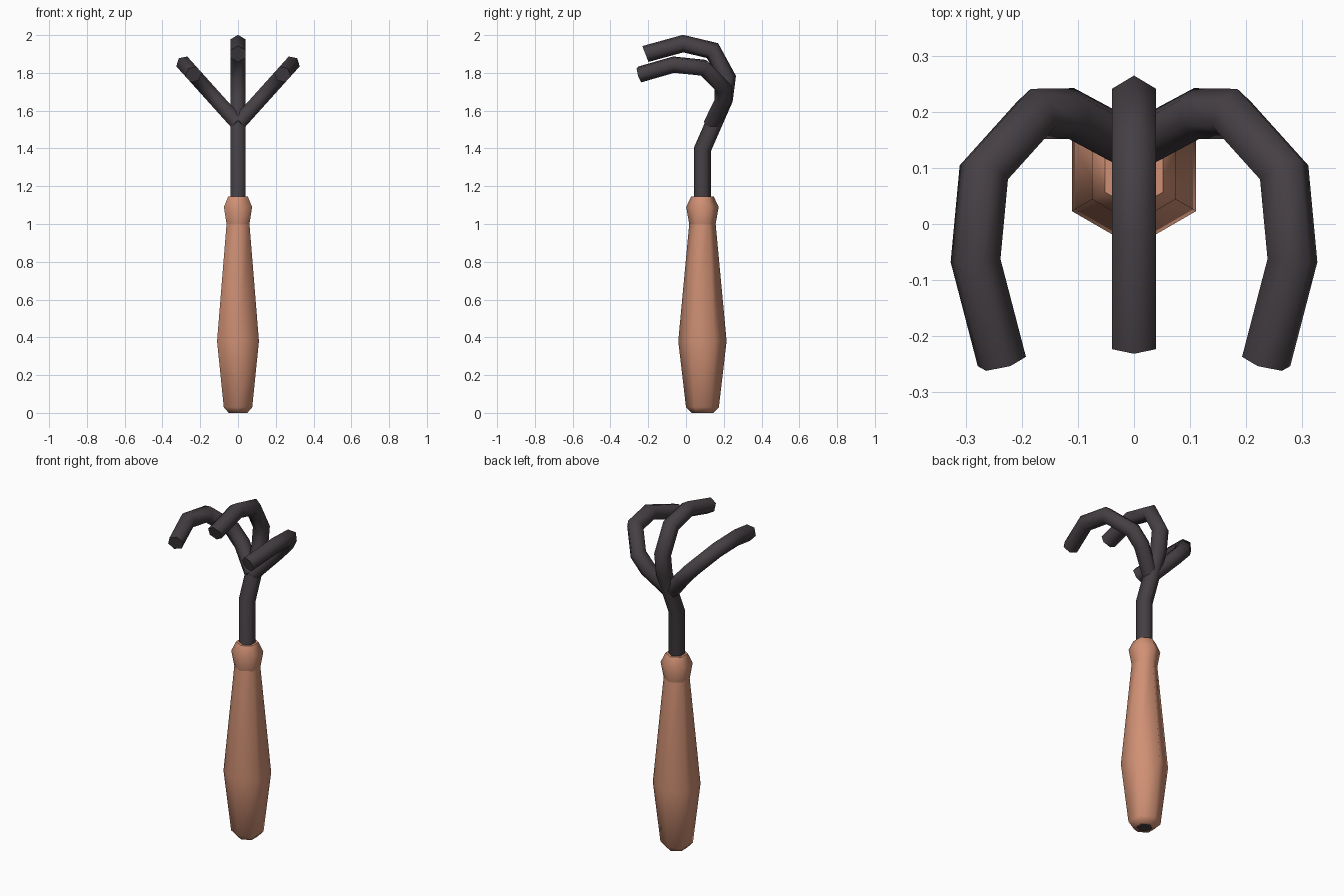
import bpy, bmesh, math
from mathutils import Vector

if "Cube" in bpy.data.objects:
    bpy.data.objects.remove(bpy.data.objects["Cube"])

SIDES = 6
AXIS_Y = 0.087      # handle axis
ROD_R = 0.045


def material(name, rgb):
    m = bpy.data.materials.new(name)
    m.diffuse_color = (*rgb, 1)
    m.use_nodes = True
    m.node_tree.nodes["Principled BSDF"].inputs["Base Color"].default_value = m.diffuse_color
    return m


wood = material("terracotta wood", (0.63, 0.28, 0.175))
metal = material("dark metal", (0.06, 0.05, 0.057))


def skin(name, rings, mat, caps):
    """Join successive rings of points with quads, optionally capping both ends."""
    bm = bmesh.new()
    loops = [[bm.verts.new(p) for p in ring] for ring in rings]
    for a, b in zip(loops, loops[1:]):
        for i in range(SIDES):
            j = (i + 1) % SIDES
            bm.faces.new((a[i], a[j], b[j], b[i]))
    if caps:
        bm.faces.new(loops[0][::-1])
        bm.faces.new(loops[-1])
    bmesh.ops.recalc_face_normals(bm, faces=bm.faces)
    mesh = bpy.data.meshes.new(name)
    bm.to_mesh(mesh)
    bm.free()
    mesh.materials.append(mat)
    ob = bpy.data.objects.new(name, mesh)
    bpy.context.collection.objects.link(ob)
    bpy.ops.object.select_all(action='DESELECT')
    ob.select_set(True)
    bpy.context.view_layer.objects.active = ob
    bpy.ops.object.shade_smooth_by_angle(angle=math.radians(63))
    return ob


def lathe(name, profile, mat):
    """Six-sided turned part from (radius, z) pairs, corners facing front and back."""
    angles = [math.pi / 2 + math.tau * i / SIDES for i in range(SIDES)]
    rings = [[(r * math.cos(a), AXIS_Y + r * math.sin(a), z) for a in angles]
             for r, z in profile]
    return skin(name, rings, mat, False)


def bent_rod(name, path, base_z=0.0, lean=0.0, end=None):
    """Mitred hexagonal rod along (y, s); s runs upward, leaning sideways in x."""
    up = Vector((math.sin(lean), 0, math.cos(lean)))
    fwd = Vector((0, 1, 0))
    side = up.cross(fwd)
    pts = [Vector(p) for p in path]
    dirs = [(b - a).normalized() for a, b in zip(pts, pts[1:])]
    rings = []
    for i, p in enumerate(pts):
        d0, d1 = dirs[max(i - 1, 0)], dirs[min(i, len(dirs) - 1)]
        t = (d0 + d1).normalized()
        mitre = 1 / t.dot(d0)
        if end and i == len(pts) - 1:
            t, mitre = Vector(end).normalized(), 1
        n = fwd * t.y - up * t.x
        centre = Vector((0, 0, base_z)) + fwd * p.x + up * p.y
        rings.append([centre + ROD_R * (n * mitre * math.cos(a) + side * math.sin(a))
                      for a in (math.tau * k / SIDES for k in range(SIDES))])
    return skin(name, rings, mat=metal, caps=True)


# Turned handle and its flared collar
lathe("handle_grip", [(ROD_R, 0.0), (0.057, 0.0), (0.087, 0.03),
                      (0.128, 0.38), (0.07, 1.0)], wood)
lathe("handle_collar", [(0.07, 1.0), (0.086, 1.09), (0.06, 1.145),
                        (ROD_R, 1.145)], wood)

# Shaft running through the handle and curling into the middle tine
bent_rod("shaft_and_middle_tine",
         [(AXIS_Y, 0.001), (AXIS_Y, 1.395), (0.203, 1.66), (0.218, 1.775),
          (0.14, 1.918), (-0.015, 1.955), (-0.215, 1.9)],
         end=(-0.93, -0.36))

# Side tines leaning outward from the fork
for label, sign in (("left", -1), ("right", 1)):
    bent_rod(label + "_tine",
             [(0.137, 0.0), (0.197, 0.167), (0.196, 0.26), (0.092, 0.4),
              (-0.065, 0.422), (-0.245, 0.352)],
             base_z=1.53, lean=sign * math.radians(42), end=(-0.93, -0.37))
